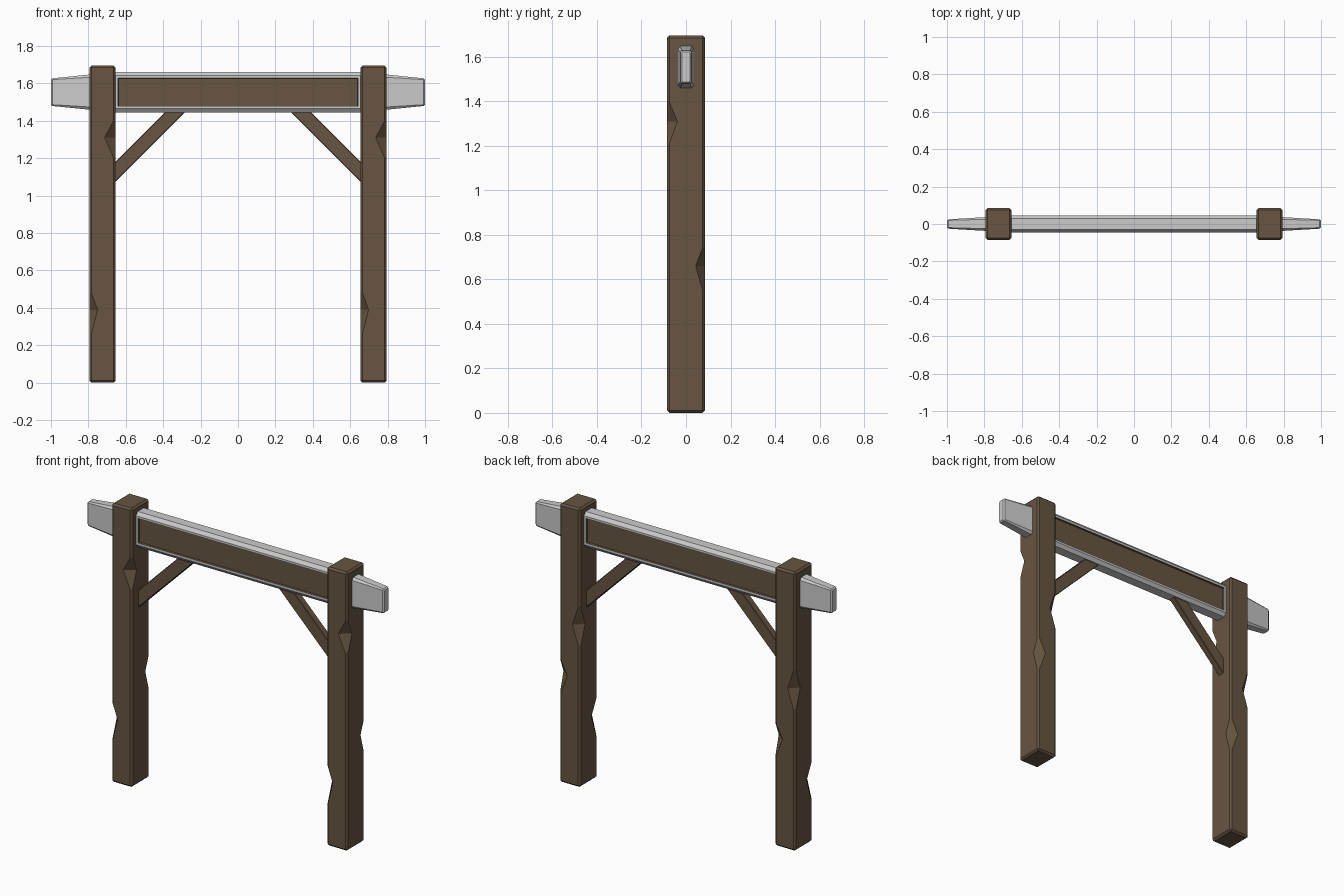
import bpy, bmesh
from mathutils import Vector

if "Cube" in bpy.data.objects:
    bpy.data.objects.remove(bpy.data.objects["Cube"])


def material(name, rgb):
    m = bpy.data.materials.new(name)
    m.diffuse_color = (*rgb, 1)
    m.use_nodes = True
    m.node_tree.nodes["Principled BSDF"].inputs["Base Color"].default_value = m.diffuse_color
    return m


WOOD = material("brown wood", (0.135, 0.09, 0.054))
STONE = material("light grey", (0.60, 0.60, 0.60))


def make_object(name, bm, mats):
    bmesh.ops.recalc_face_normals(bm, faces=bm.faces)
    me = bpy.data.meshes.new(name)
    bm.to_mesh(me)
    bm.free()
    for m in mats:
        me.materials.append(m)
    ob = bpy.data.objects.new(name, me)
    bpy.context.collection.objects.link(ob)
    return ob


def bevelled(bm, width):
    bmesh.ops.bevel(bm, geom=bm.edges[:], offset=width, segments=1,
                    affect='EDGES', profile=0.5)


# Chipped square posts
PX, PY, H, CX = 0.0695, 0.0855, 1.696, 0.7245
# corner sign x, corner sign y, z low, z apex, z high, depth x, depth y
CHIPS = [(-1, -1, 0.22, 0.39, 0.51, 0.043, 0.06),
         (1, -1, 1.18, 1.31, 1.42, 0.058, 0.047),
         (1, 1, 0.51, 0.66, 0.77, 0.055, 0.042),
         (-1, 1, 0.83, 0.98, 1.13, 0.05, 0.05)]


def chip_cutter(cx, chip):
    sx, sy, z0, z1, z2, dx, dy = chip
    ex, ey = cx + sx * PX, sy * PY
    a = Vector((ex - sx * dx, ey, z1))
    b = Vector((ex, ey - sy * dy, z1))
    k = (a - b) * 0.3
    bm = bmesh.new()
    for p in (a + k, b - k, Vector((ex, ey, z0)), Vector((ex, ey, z2))):
        bm.verts.new(p)
    v = list(bm.verts)
    for f in ((0, 1, 2), (0, 1, 3), (0, 2, 3), (1, 2, 3)):
        bm.faces.new([v[i] for i in f])
    cutter = make_object("chip_cutter", bm, [WOOD])
    cutter.hide_render = True
    cutter.hide_viewport = True
    return cutter


for side, label in ((-1, "left"), (1, "right")):
    bm = bmesh.new()
    bmesh.ops.create_cube(bm, size=1)
    for v in bm.verts:
        v.co = (side * CX + v.co.x * 2 * PX, v.co.y * 2 * PY, (v.co.z + 0.5) * H)
    bevelled(bm, 0.011)
    post = make_object(label + "_post", bm, [WOOD])
    for chip in CHIPS:
        mod = post.modifiers.new("chip", 'BOOLEAN')
        mod.operation = 'DIFFERENCE'
        mod.solver = 'EXACT'
        mod.object = chip_cutter(side * CX, chip)

# Crossbeam: chamfered sections, tapered ends, recessed brown panels
ZC = 1.5535
# x, half depth, half height, chamfer
half = [(0.655, 0.045, 0.108, 0.02), (0.992, 0.025, 0.074, 0.007),
        (1.0, 0.018, 0.067, 0.005)]
stations = [(-x, y, z, c) for x, y, z, c in reversed(half)] + half
bm = bmesh.new()
rings = []
for x, hy, hz, c in stations:
    cy = c * 0.8
    pts = [(-hy, -hz + c), (-hy + cy, -hz), (hy - cy, -hz), (hy, -hz + c),
           (hy, hz - c), (hy - cy, hz), (-hy + cy, hz), (-hy, hz - c)]
    rings.append([bm.verts.new((x, y, ZC + z)) for y, z in pts])
for r, s in zip(rings, rings[1:]):
    for i in range(8):
        j = (i + 1) % 8
        bm.faces.new((r[i], r[j], s[j], s[i]))
bm.faces.new(rings[0])
bm.faces.new(rings[-1])
bmesh.ops.recalc_face_normals(bm, faces=bm.faces)
panels = [f for f in bm.faces
          if abs(f.normal.y) > 0.99 and abs(f.calc_center_median().x) < 0.01]
bmesh.ops.inset_individual(bm, faces=panels, thickness=0.019)
for f in panels:
    f.material_index = 1
bmesh.ops.inset_individual(bm, faces=panels, thickness=0.002, depth=-0.012)
make_object("crossbeam", bm, [STONE, WOOD])

# Diagonal braces between posts and beam
for side, label in ((-1, "left"), (1, "right")):
    bm = bmesh.new()
    profile = [(0.69, 1.04), (0.69, 1.145), (0.37, 1.465), (0.265, 1.465)]
    front = bm.faces.new([bm.verts.new((side * x, -0.021, z)) for x, z in profile])
    new = bmesh.ops.extrude_face_region(bm, geom=[front])["geom"]
    bmesh.ops.translate(bm, vec=(0, 0.042, 0),
                        verts=[g for g in new if isinstance(g, bmesh.types.BMVert)])
    bmesh.ops.recalc_face_normals(bm, faces=bm.faces)
    bevelled(bm, 0.003)
    make_object(label + "_brace", bm, [WOOD])
